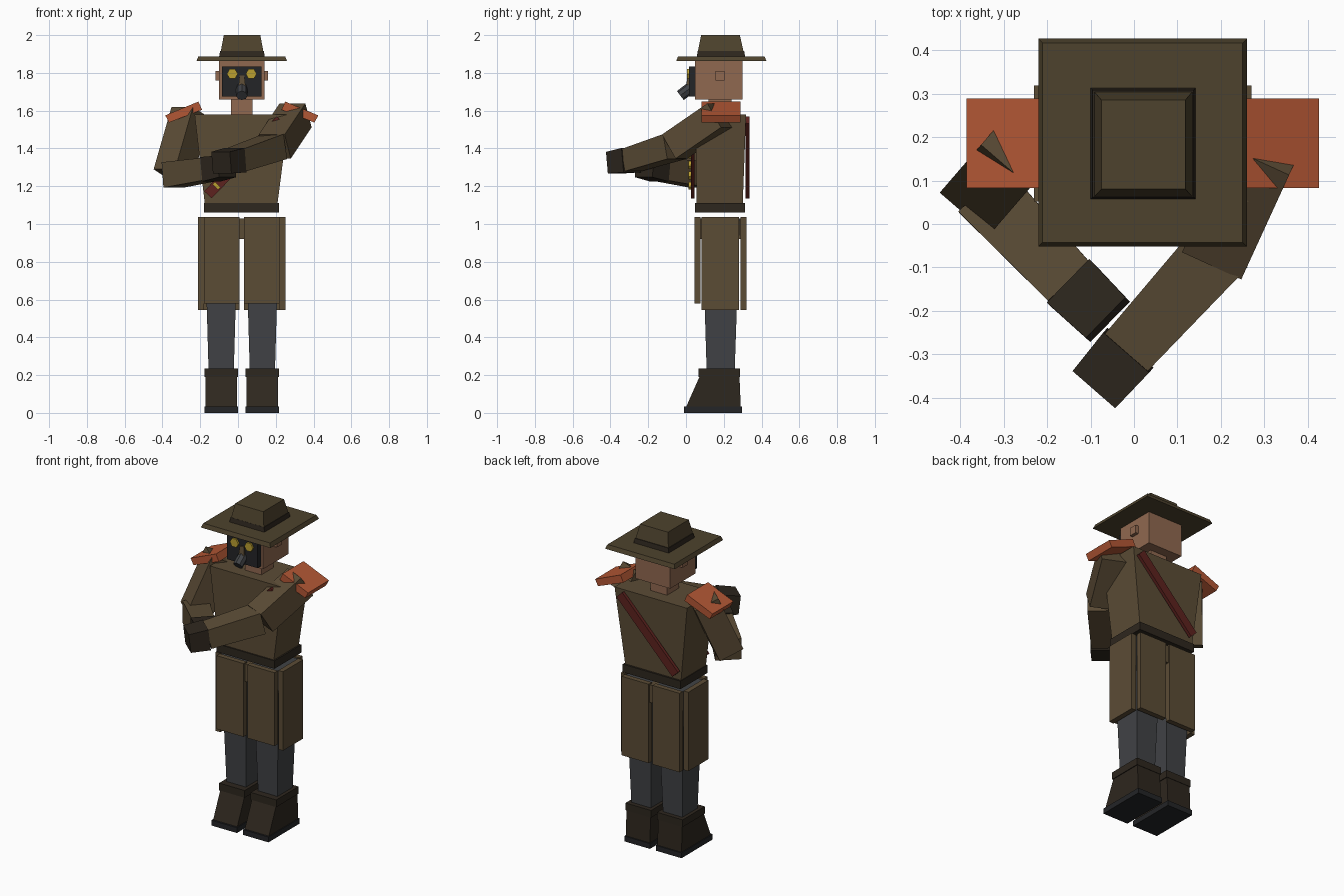
import bpy, bmesh, math
from mathutils import Vector

if "Cube" in bpy.data.objects:
    bpy.data.objects.remove(bpy.data.objects["Cube"])

def mat(name, r, g, b):
    m = bpy.data.materials.new(name)
    m.diffuse_color = (r, g, b, 1)
    m.use_nodes = True
    m.node_tree.nodes["Principled BSDF"].inputs["Base Color"].default_value = m.diffuse_color
    return m

COAT = mat("coat_brown", 0.105, 0.072, 0.036)
HAT = mat("hat_brown", 0.075, 0.055, 0.026)
DARK = mat("dark_leather", 0.027, 0.02, 0.013)
SKIN = mat("skin", 0.28, 0.14, 0.08)
ORANGE = mat("pad_orange", 0.45, 0.095, 0.035)
GREY = mat("trouser_grey", 0.052, 0.055, 0.06)
BLACK = mat("mask_black", 0.017, 0.018, 0.02)
GOLD = mat("gold", 0.5, 0.35, 0.03)
RED = mat("strap_red", 0.11, 0.016, 0.013)
CX = 0.02  # the figure's own mirror axis

def hull(name, points, m):
    """Convex solid around a few points."""
    bm = bmesh.new()
    for p in points:
        bm.verts.new(p)
    bmesh.ops.convex_hull(bm, input=bm.verts)
    bmesh.ops.dissolve_limit(bm, angle_limit=0.01, verts=bm.verts, edges=bm.edges)
    bmesh.ops.recalc_face_normals(bm, faces=bm.faces)
    me = bpy.data.meshes.new(name)
    bm.to_mesh(me)
    bm.free()
    me.materials.append(m)
    ob = bpy.data.objects.new(name, me)
    bpy.context.collection.objects.link(ob)
    return ob

def block(name, base, z0, z1, m, top=None):
    """Box, optionally tapered; base and top are (x0, x1, y0, y1)."""
    pts = []
    for (x0, x1, y0, y1), z in ((base, z0), (top or base, z1)):
        pts += [(x, y, z) for x in (x0, x1) for y in (y0, y1)]
    return hull(name, pts, m)

def beam(name, a, b, w, h, m, w2=None, h2=None, up=(0, 0, 1)):
    """Rectangular bar from a to b, optionally tapered."""
    a, b = Vector(a), Vector(b)
    d = (b - a).normalized()
    s = d.cross(Vector(up)).normalized()
    u = s.cross(d)
    pts = []
    for p, ww, hh in ((a, w, h), (b, w2 or w, h2 or h)):
        pts += [p + s * i * ww / 2 + u * j * hh / 2 for i in (-1, 1) for j in (-1, 1)]
    return hull(name, pts, m)

def tube(name, a, b, r, n, m):
    a, b = Vector(a), Vector(b)
    d = (b - a).normalized()
    s = d.cross(Vector((1, 0, 0))).normalized()
    u = s.cross(d)
    pts = [p + (s * math.sin(t) + u * math.cos(t)) * r for p in (a, b)
           for t in [2 * math.pi * k / n for k in range(n)]]
    return hull(name, pts, m)

# Hat
block("hat_brim", (-0.22, 0.26, -0.052, 0.426), 1.862, 1.887, HAT, (-0.21, 0.25, -0.042, 0.416))
block("hat_band", (-0.10, 0.142, 0.057, 0.313), 1.885, 1.915, DARK, (-0.095, 0.137, 0.062, 0.308))
block("hat_crown", (-0.092, 0.135, 0.062, 0.305), 1.91, 2.0, HAT, (-0.075, 0.118, 0.08, 0.285))

# Head, neck, ears
block("head", (-0.10, 0.14, 0.047, 0.298), 1.66, 1.865, SKIN)
block("neck", (-0.037, 0.077, 0.12, 0.24), 1.56, 1.665, SKIN)
for s in (-1, 1):
    x = CX + s * 0.125
    block("ear", (x - 0.015, x + 0.015, 0.155, 0.205), 1.76, 1.81, SKIN)

# Breathing mask with goggles and filter
block("mask", (-0.085, 0.125, 0.015, 0.05), 1.675, 1.835, BLACK)
block("mask_nose", (0.0, 0.042, -0.002, 0.02), 1.71, 1.785, COAT, (0.008, 0.034, 0.008, 0.02))
for s in (-1, 1):
    x = CX + s * 0.05
    tube("goggle", (x, 0.004, 1.795), (x, 0.03, 1.795), 0.029, 6, GOLD)
tube("mask_filter", (CX, 0.025, 1.722), (CX, -0.03, 1.68), 0.03, 8, GREY)

# Torso and belt
block("torso", (-0.175, 0.208, 0.055, 0.30), 1.10, 1.58, COAT, (-0.23, 0.27, 0.052, 0.318))
block("belt", (-0.18, 0.218, 0.047, 0.312), 1.06, 1.11, DARK)

# Diagonal strap, front and back, with cartridges
for n, y in (("front", 0.036), ("back", 0.326)):
    beam("strap_" + n, (-0.16, y, 1.155), (0.225, y, 1.55), 0.02, 0.055, RED)
for k in range(6):
    t = 0.12 + 0.14 * k
    x, z = -0.16 + 0.385 * t, 1.155 + 0.395 * t
    beam("cartridge", (x - 0.014, 0.022, z + 0.014), (x + 0.014, 0.022, z - 0.014), 0.016, 0.02, GOLD)

# Coat skirt panels
for s in (-1, 1):
    side = [CX + s * 0.20, CX + s * 0.232]
    block("skirt_side", (min(side), max(side), 0.083, 0.28), 0.545, 1.037, COAT)
    for n, y0, y1, z0 in (("front", 0.045, 0.078, 0.58), ("back", 0.288, 0.32, 0.545)):
        xs = [CX + s * 0.013, CX + s * 0.20]
        block("skirt_" + n, (min(xs), max(xs), y0, y1), z0, 1.037, COAT)
block("skirt_join", (0.0, 0.04, 0.06, 0.31), 0.92, 1.03, COAT)

# Legs and boots
for s in (-1, 1):
    x = CX + s * 0.109
    block("leg", (x - 0.066, x + 0.066, 0.11, 0.257), 0.2, 1.03, GREY,
          (x - 0.09, x + 0.09, 0.085, 0.285))
    block("boot_cuff", (x - 0.088, x + 0.088, 0.067, 0.286), 0.19, 0.235, DARK)
    block("boot", (x - 0.083, x + 0.083, 0.0, 0.29), 0.03, 0.195, DARK,
          (x - 0.083, x + 0.083, 0.073, 0.283))
    block("boot_sole", (x - 0.088, x + 0.088, -0.01, 0.297), 0, 0.033, BLACK)

# Shoulder pads
for s in (-1, 1):
    prof = [(0.405, 1.575), (0.23, 1.648), (0.21, 1.605), (0.385, 1.537)]
    hull("shoulder_pad", [(CX + s * x, y, z) for x, z in prof for y in (0.083, 0.288)], ORANGE)

# Folded arms: shoulder, elbow, wrist, fingertips
arms = {
    "left": [(-0.25, 0.185, 1.59), (-0.345, 0.075, 1.26), (-0.146, -0.136, 1.29), (-0.06, -0.22, 1.305)],
    "right": [(0.305, 0.18, 1.575), (0.195, -0.06, 1.41), (-0.013, -0.29, 1.338), (-0.088, -0.376, 1.325)],
}
for n, (sh, el, wr, tip) in arms.items():
    beam(n + "_upper_arm", sh, el, 0.15, 0.15, COAT)
    beam(n + "_forearm", el, wr, 0.15, 0.135, COAT, 0.13, 0.12)
    beam(n + "_hand", wr, tip, 0.14, 0.13, DARK, 0.13, 0.115)
